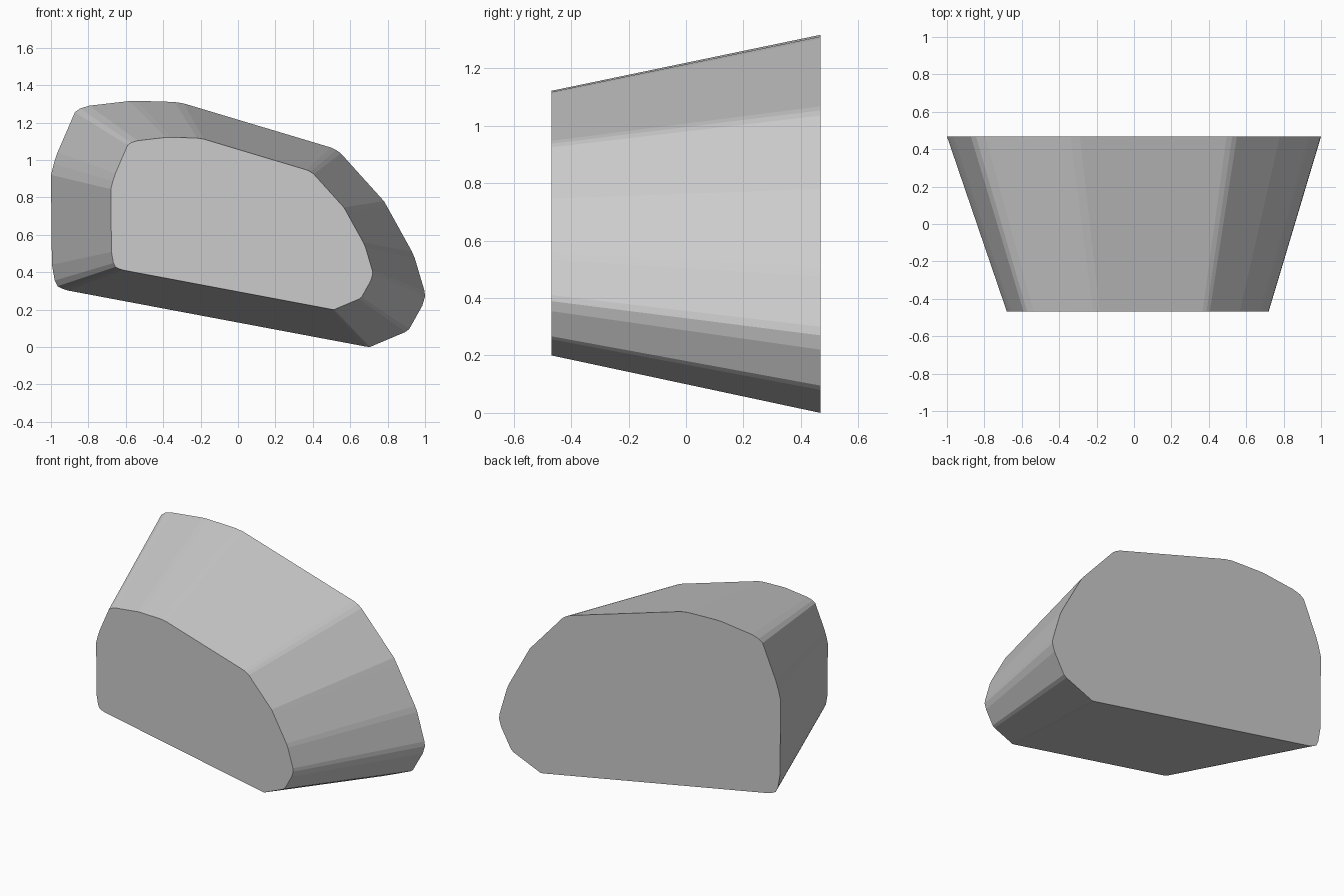
import bpy, bmesh

if "Cube" in bpy.data.objects:
    bpy.data.objects.remove(bpy.data.objects["Cube"])

# Outline of the large back face (x, z)
outline = [
    (-1.0, 0.92), (-0.995, 0.44), (-0.98, 0.355), (-0.965, 0.325), (-0.94, 0.312),
    (-0.91, 0.302), (0.685, 0.002), (0.705, 0.0), (0.895, 0.08), (0.915, 0.095),
    (0.985, 0.22), (1.0, 0.27), (0.997, 0.30), (0.945, 0.475), (0.93, 0.51),
    (0.80, 0.745), (0.78, 0.78), (0.55, 1.035), (0.525, 1.053), (0.495, 1.067),
    (-0.29, 1.302), (-0.34, 1.31), (-0.54, 1.316), (-0.58, 1.315), (-0.795, 1.29),
    (-0.845, 1.275), (-0.872, 1.255), (-0.965, 1.04), (-0.985, 0.98),
]
half_depth = 0.468

# Tapered block: the front face is the same outline at 70 percent
bm = bmesh.new()
back = [bm.verts.new((x, half_depth, z)) for x, z in outline]
front = [bm.verts.new((0.7 * x + 0.02, -half_depth, 0.7 * z + 0.2)) for x, z in outline]
bm.faces.new(back)
bm.faces.new(front)
n = len(outline)
for i in range(n):
    j = (i + 1) % n
    bm.faces.new((back[i], back[j], front[j], front[i]))
bmesh.ops.recalc_face_normals(bm, faces=bm.faces)

mesh = bpy.data.meshes.new("tapered_block")
bm.to_mesh(mesh)
bm.free()
block = bpy.data.objects.new("tapered_block", mesh)
bpy.context.collection.objects.link(block)

# Plain grey
grey = bpy.data.materials.new("light grey")
grey.diffuse_color = (0.6, 0.6, 0.6, 1)
grey.use_nodes = True
grey.node_tree.nodes["Principled BSDF"].inputs["Base Color"].default_value = grey.diffuse_color
mesh.materials.append(grey)
